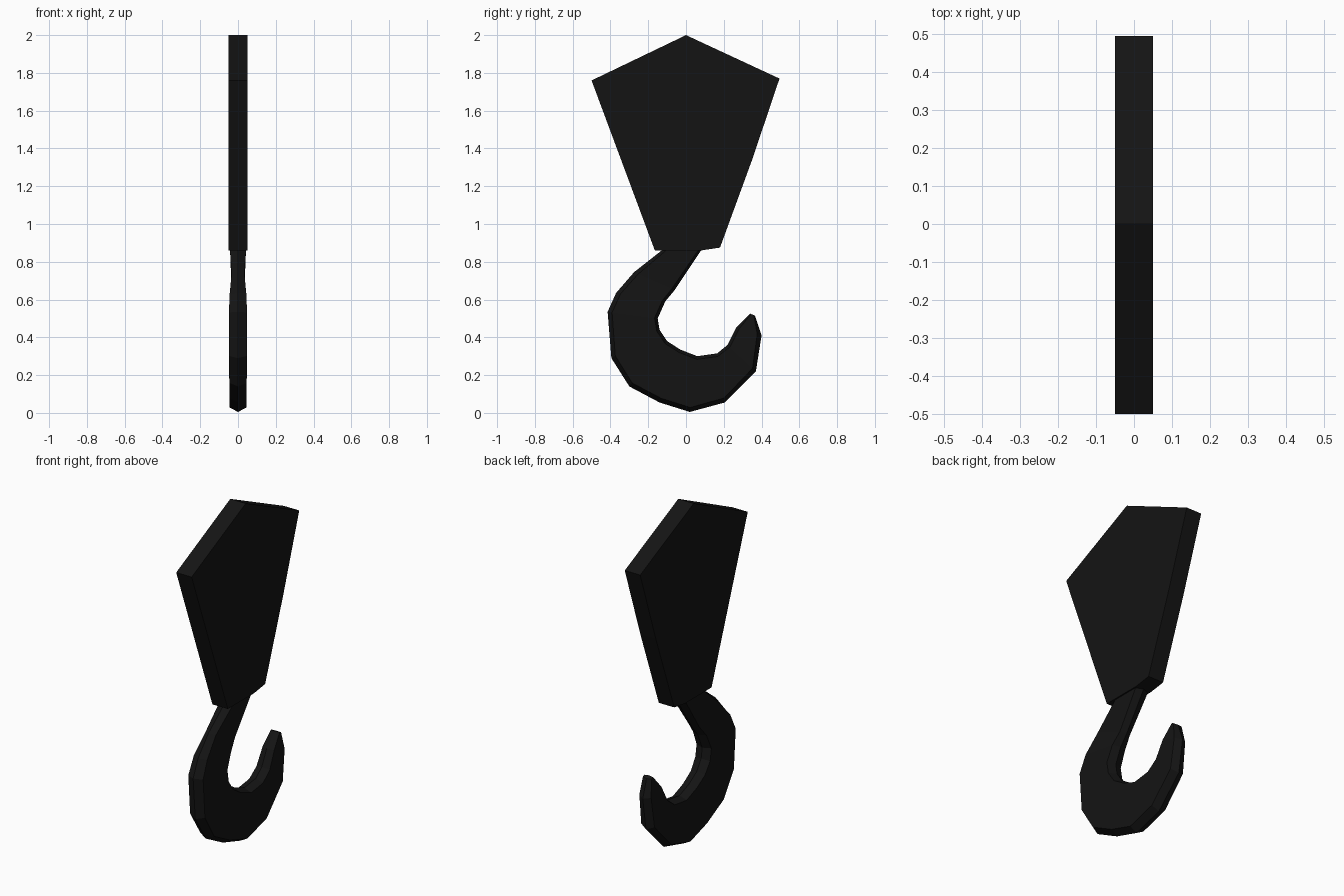
import bpy, bmesh
from mathutils import Vector

if "Cube" in bpy.data.objects:
    bpy.data.objects.remove(bpy.data.objects["Cube"])

black = bpy.data.materials.new("black_paint")
black.diffuse_color = (0.007, 0.007, 0.007, 1)
black.use_nodes = True
black.node_tree.nodes["Principled BSDF"].inputs["Base Color"].default_value = black.diffuse_color


def loft(name, rings):
    """Skin a row of equal-sided rings and cap both ends."""
    bm = bmesh.new()
    loops = [[bm.verts.new(p) for p in ring] for ring in rings]
    n = len(loops[0])
    for a, b in zip(loops, loops[1:]):
        for i in range(n):
            j = (i + 1) % n
            bm.faces.new((a[i], a[j], b[j], b[i]))
    bm.faces.new(loops[0])
    bm.faces.new(loops[-1])
    bmesh.ops.recalc_face_normals(bm, faces=bm.faces)
    mesh = bpy.data.meshes.new(name)
    bm.to_mesh(mesh)
    bm.free()
    mesh.materials.append(black)
    obj = bpy.data.objects.new(name, mesh)
    bpy.context.collection.objects.link(obj)
    return obj


# Pulley block: flat plate extruded along x
outline = [(0, 2), (0.495, 1.77), (0.35, 1.34), (0.18, 0.875), (0.08, 0.86),
           (-0.165, 0.86), (-0.5, 1.76)]
loft("block_plate", [[(x, y, z) for y, z in outline] for x in (-0.05, 0.05)])

# Hook: outer y, z, inner y, z, half thickness
stations = [
    (-0.09, 0.89, 0.10, 0.89, 0.042),
    (-0.135, 0.855, 0.08, 0.86, 0.042),
    (-0.275, 0.745, -0.06, 0.65, 0.034),
    (-0.37, 0.635, -0.11, 0.59, 0.044),
    (-0.415, 0.535, -0.15, 0.50, 0.048),
    (-0.395, 0.29, -0.14, 0.44, 0.048),
    (-0.30, 0.14, -0.10, 0.38, 0.046),
    (-0.14, 0.055, -0.03, 0.335, 0.045),
    (0.02, 0.005, 0.06, 0.30, 0.045),
    (0.205, 0.055, 0.165, 0.315, 0.045),
    (0.37, 0.22, 0.22, 0.36, 0.043),
    (0.40, 0.41, 0.265, 0.45, 0.038),
    (0.365, 0.515, 0.34, 0.525, 0.028),
]


# Six-sided section with a ridge along the outer and inner edges
def section(oy, oz, iy, iz, t):
    outer, inner = Vector((0, oy, oz)), Vector((0, iy, iz))
    span = inner - outer
    inset = span.normalized() * min(0.024, span.length * 0.25)
    side = Vector((t, 0, 0))
    return [outer, outer + inset + side, inner - inset * 0.7 + side,
            inner, inner - inset * 0.7 - side, outer + inset - side]


loft("hook", [section(*s) for s in stations])
